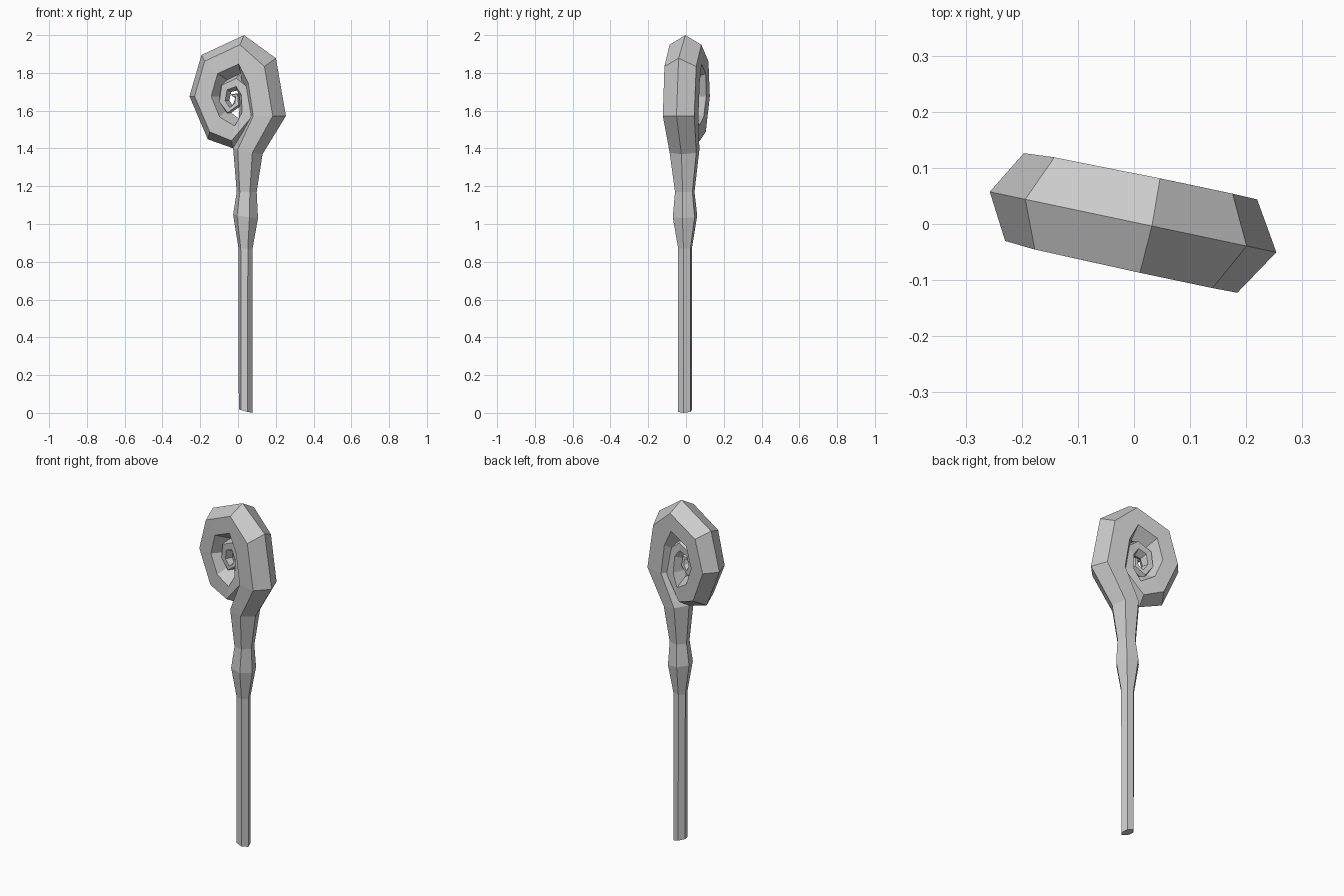
import bpy, bmesh
from math import sin, cos, radians
from mathutils import Vector

TURN = radians(-12)          # the crook's plane is turned about z
SLOPE = -0.21

# Path stations: centre x, centre z, outward angle, radial radius, half width
STATIONS = [
    # shaft
    (0.040, 0.010, -15, 0.038, 0.033),
    (0.040, 0.870, 0, 0.038, 0.033),
    # knob and neck
    (0.040, 1.040, -8, 0.068, 0.059),
    (0.046, 1.170, 0, 0.054, 0.047),
    (0.052, 1.385, -11, 0.081, 0.072),
    # outer turn of the crook
    (0.150, 1.572, 0, 0.106, 0.085),
    (0.115, 1.790, 45, 0.124, 0.086),
    (0.025, 1.898, 86, 0.102, 0.086),
    (-0.125, 1.829, 137, 0.096, 0.084),
    (-0.169, 1.676, 180, 0.090, 0.080),
    (-0.108, 1.527, 236, 0.095, 0.075),
    (-0.012, 1.480, 258, 0.080, 0.067),
    # inner turn, tapering to the tip
    (0.060, 1.580, -20, 0.058, 0.059),
    (0.050, 1.700, 38, 0.054, 0.052),
    (0.000, 1.750, 88, 0.043, 0.046),
    (-0.064, 1.722, 142, 0.037, 0.040),
    (-0.076, 1.650, 190, 0.031, 0.035),
    (-0.043, 1.603, 245, 0.029, 0.030),
    (-0.002, 1.635, 335, 0.022, 0.024),
    (-0.004, 1.680, 50, 0.017, 0.018),
    (-0.030, 1.680, 140, 0.010, 0.011),
]

across = Vector((-sin(TURN), cos(TURN), 0))


def hex_ring(bm, x, z, angle, radius, half_width):
    a = radians(angle)
    out = Vector((cos(a) * cos(TURN), cos(a) * sin(TURN), sin(a)))
    centre = Vector((x, SLOPE * (x - 0.015), z))
    ring = []
    for i in range(6):
        t = radians(60 * i)
        side = half_width * sin(t) / sin(radians(60))
        ring.append(bm.verts.new(centre + out * radius * cos(t) + across * side))
    return ring


# Staff swept as one hexagonal tube
bm = bmesh.new()
rings = [hex_ring(bm, *s) for s in STATIONS]
for lower, upper in zip(rings, rings[1:]):
    for i in range(6):
        j = (i + 1) % 6
        bm.faces.new((lower[i], lower[j], upper[j], upper[i]))
bm.faces.new(rings[0][::-1])
bm.faces.new(rings[-1])
bmesh.ops.recalc_face_normals(bm, faces=bm.faces)

mesh = bpy.data.meshes.new("spiral_staff")
bm.to_mesh(mesh)
bm.free()
staff = bpy.data.objects.new("spiral_staff", mesh)
bpy.context.collection.objects.link(staff)
